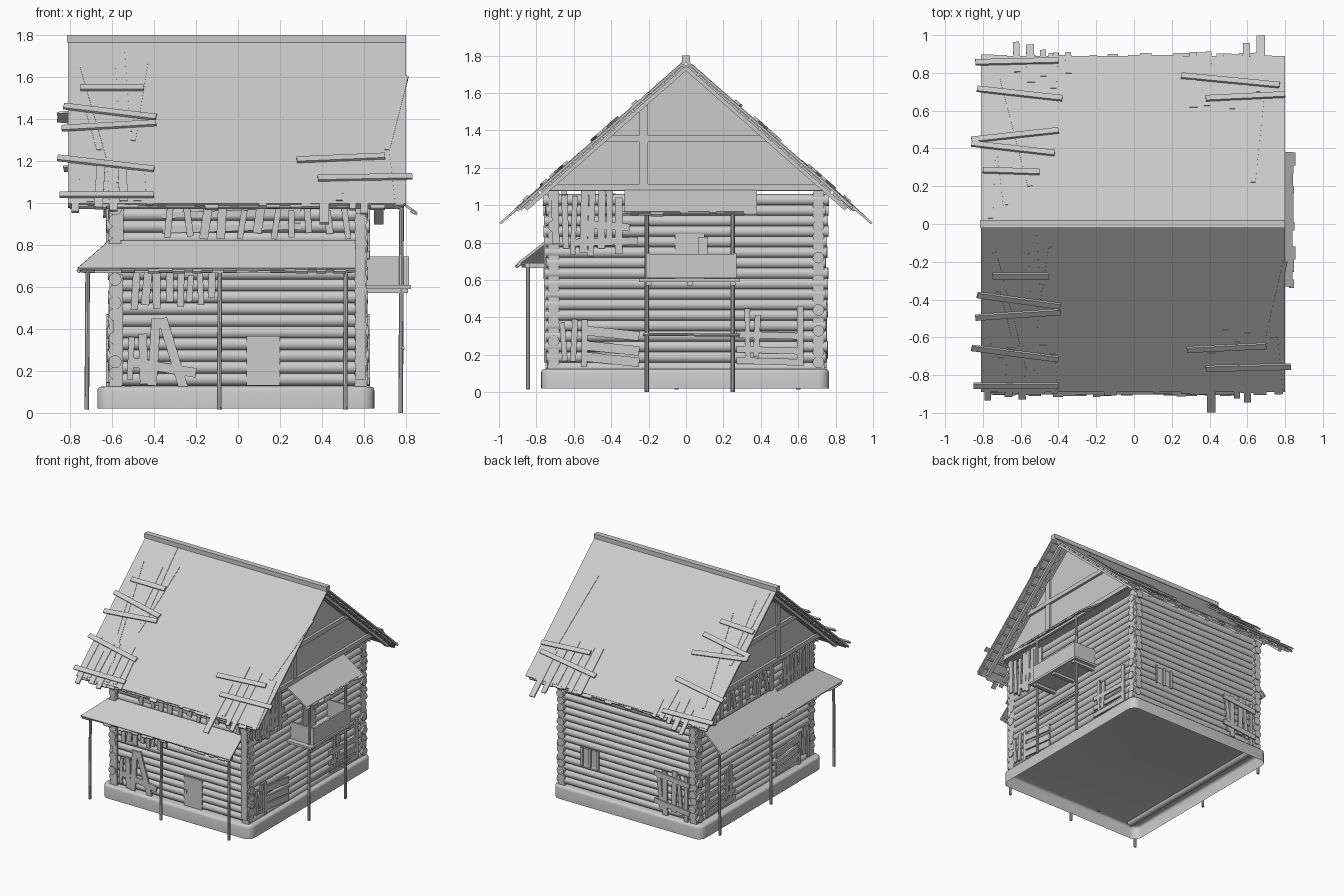
import bpy, bmesh, math, random
from mathutils import Vector, Matrix

random.seed(7)
if "Cube" in bpy.data.objects:
    bpy.data.objects.remove(bpy.data.objects["Cube"])

GREY = (0.6, 0.6, 0.6, 1)
mat = bpy.data.materials.new("weathered_grey")
mat.use_nodes = True
mat.diffuse_color = GREY
mat.node_tree.nodes["Principled BSDF"].inputs["Base Color"].default_value = GREY
SLOPE, RIDGE = 0.88, 1.78
PITCH, LOG = 0.056, 0.031
GABLE_X = 0.65


def finish(name, bm, smooth=False):
    bmesh.ops.recalc_face_normals(bm, faces=bm.faces)
    me = bpy.data.meshes.new(name)
    bm.to_mesh(me)
    bm.free()
    me.materials.append(mat)
    ob = bpy.data.objects.new(name, me)
    bpy.context.collection.objects.link(ob)
    if smooth:
        bpy.ops.object.select_all(action='DESELECT')
        ob.select_set(True)
        bpy.context.view_layer.objects.active = ob
        bpy.ops.object.shade_smooth_by_angle(angle=math.radians(40))
    return ob


def add_box(bm, lo, hi):
    lo, hi = Vector(lo), Vector(hi)
    m = Matrix.Translation((lo + hi) / 2) @ Matrix.Diagonal((*(hi - lo), 1))
    bmesh.ops.create_cube(bm, size=1, matrix=m)


def add_rod(bm, a, b, r, sides=12):
    a, b = Vector(a), Vector(b)
    m = Matrix.Translation((a + b) / 2) @ (b - a).to_track_quat('Z', 'Y').to_matrix().to_4x4()
    bmesh.ops.create_cone(bm, cap_ends=True, segments=sides, radius1=r, radius2=r,
                          depth=(b - a).length, matrix=m)


class Plane:
    """Flat surface that boards are nailed to: point = origin + u*U + v*V."""
    def __init__(self, o, u, v, out):
        self.o, self.u, self.v = Vector(o), Vector(u), Vector(v)
        self.n = self.u.cross(self.v).normalized()
        if self.n.dot(Vector(out)) < 0:
            self.n = -self.n

    def board(self, bm, u1, v1, u2, v2, width=0.035, thick=0.012, lift=0.0):
        a = self.o + self.u * u1 + self.v * v1
        b = self.o + self.u * u2 + self.v * v2
        d = (b - a).normalized()
        rot = Matrix((d, self.n.cross(d), self.n)).transposed().to_4x4()
        pos = Matrix.Translation((a + b) / 2 + self.n * (lift + thick / 2))
        size = Matrix.Diagonal(((b - a).length, width, thick, 1))
        bmesh.ops.create_cube(bm, size=1, matrix=pos @ rot @ size)

    def fence(self, bm, u0, u1, v0, v1, count, jit=0.05, lean=0.01, width=0.035, lift=0.0):
        r = random.uniform
        for i in range(count):
            u = u0 + (u1 - u0) * (i + 0.5) / count
            self.board(bm, u + r(-lean, lean), v0 + r(-jit, jit), u + r(-lean, lean),
                       v1 + r(-jit, jit), width * r(0.8, 1.2), 0.012, lift + r(0, 0.003))

    def ragged(self, bm, u0, u1, v, reach, step=0.05):
        u = u0
        while u < u1 - 0.02:
            w = min(step * random.uniform(0.7, 1.4), u1 - u)
            self.board(bm, u + w / 2, v - 0.06, u + w / 2, v + random.uniform(0, reach),
                       w, 0.012, random.uniform(-0.02, -0.013))
            u += w


front = Plane((0, -0.738, 0), (1, 0, 0), (0, 0, 1), (0, -1, 0))
back = Plane((0, 0.738, 0), (1, 0, 0), (0, 0, 1), (0, 1, 0))
right = Plane((-0.614, 0, 0), (0, 1, 0), (0, 0, 1), (-1, 0, 0))
left = Plane((0.614, 0, 0), (0, 1, 0), (0, 0, 1), (1, 0, 0))
roof_front = Plane((0, 0, RIDGE), (1, 0, 0), (0, -1, -SLOPE), (0, 0, 1))
roof_back = Plane((0, 0, RIDGE), (1, 0, 0), (0, 1, -SLOPE), (0, 0, 1))

# Hollow stone base with rounded corners, open underneath
bm = bmesh.new()
add_box(bm, (-0.67, -0.775, 0.02), (0.65, 0.765, 0.125))
upright = [e for e in bm.edges if abs(e.verts[0].co.z - e.verts[1].co.z) > 0.05]
bmesh.ops.bevel(bm, geom=upright, offset=0.06, segments=5, affect='EDGES', profile=0.5)
rim = [e for e in bm.edges if all(v.co.z > 0.12 for v in e.verts)]
bmesh.ops.bevel(bm, geom=rim, offset=0.02, segments=3, affect='EDGES', profile=0.5)
under = [f for f in bm.faces if all(v.co.z < 0.03 for v in f.verts)]
bmesh.ops.delete(bm, geom=under, context='FACES_ONLY')
finish("stone_base", bm, True)

# Interlocking log walls
for name, side in (("front_logs", -1), ("back_logs", 1)):
    bm = bmesh.new()
    for k in range(17):
        z, e = 0.16 + PITCH * k, random.uniform(0.61, 0.63)
        add_rod(bm, (-e, side * 0.708, z), (e, side * 0.708, z), LOG)
    finish(name, bm, True)
for name, side in (("left_logs", 1), ("right_logs", -1)):
    bm = bmesh.new()
    for k in range(17):
        z, e = 0.132 + PITCH * k, random.uniform(0.74, 0.765)
        add_rod(bm, (side * 0.585, -e, z), (side * 0.585, e, z), LOG)
    finish(name, bm, True)

# Jutting gables with timber framing
for name, side in (("left_gable", 1), ("right_gable", -1)):
    bm = bmesh.new()
    tri = [bm.verts.new((side * 0.56, y, z)) for y, z in ((-0.76, 1.075), (0.76, 1.075), (0, 1.745))]
    f = bm.faces.new(tri)
    ext = bmesh.ops.extrude_face_region(bm, geom=[f])["geom"]
    bmesh.ops.translate(bm, vec=(side * (GABLE_X - 0.56), 0, 0),
                        verts=[v for v in ext if isinstance(v, bmesh.types.BMVert)])
    wall = Plane((side * GABLE_X, 0, 0), (0, 1, 0), (0, 0, 1), (side, 0, 0))
    for v, half in ((1.095, 0.74), (1.355, 0.46)):
        wall.board(bm, -half, v, half, v, 0.035, 0.02)
    wall.board(bm, -0.225, 1.1, -0.225, 1.55, 0.045, 0.015)
    for s in (-1, 1):
        wall.board(bm, s * 0.77, 1.07, 0, 1.745, 0.03, 0.02)
    finish(name, bm)

# Main roof: sheets, underlying battens, ragged eaves and ridge
for name, p in (("front_roof", roof_front), ("back_roof", roof_back)):
    bm = bmesh.new()
    p.board(bm, -0.005, 0, -0.005, 0.89, 1.61, 0.012, -0.012)
    for i in range(16):
        v = 0.05 + 0.055 * i
        p.board(bm, -random.uniform(0.78, 0.8), v, random.uniform(0.77, 0.79), v, 0.06, 0.012, -0.026)
    for x in (-0.72, -0.56, -0.3, 0, 0.3, 0.56, 0.72):
        p.board(bm, x, 0.02, x, 0.88, 0.03, 0.02, -0.046)
    p.ragged(bm, -0.81, 0.8, 0.885, 0.025)
    finish(name, bm)
bm = bmesh.new()
add_box(bm, (-0.815, -0.022, 1.765), (0.8, 0.022, 1.8))
finish("ridge_beam", bm)

# Loose repair boards on the roof
FLUSH = -0.009
bm = bmesh.new()
for b in ((-.75, .27, -.45, .27), (-.83, .37, -.39, .43), (-.84, .49, -.39, .46),
          (-.86, .65, -.4, .71), (-.85, .85, -.4, .85), (.28, .66, .7, .64), (.38, .76, .83, .75)):
    roof_front.board(bm, *b, 0.035, 0.012, 0.003)
for b in ((-.74, .15, -.58, .78), (-.72, .36, -.66, .6), (-.53, .02, -.5, .5), (-.44, .12, -.5, .55),
          (-.57, .15, -.56, .4), (.8, .2, .71, .6)):
    roof_front.board(bm, *b, 0.025, 0.012, FLUSH)
roof_front.fence(bm, -0.8, -0.4, 0.68, 0.92, 7, lift=FLUSH)
roof_front.fence(bm, 0.46, 0.64, 0.6, 0.92, 3, lift=FLUSH)
roof_front.board(bm, 0.41, 0.68, 0.41, 0.995, 0.045, 0.012, FLUSH)
roof_front.board(bm, 0.74, 0.6, 0.77, 0.9, 0.04, 0.012, FLUSH)
finish("front_roof_boards", bm)
bm = bmesh.new()
for b in ((-.84, .85, -.4, .86), (-.83, .71, -.38, .66), (-.86, .44, -.4, .49),
          (-.86, .42, -.42, .37), (-.8, .28, -.5, .27), (.25, .78, .77, .73), (.38, .66, .8, .68)):
    roof_back.board(bm, *b, 0.035, 0.012, 0.003)
for b in ((-.7, .78, -.55, .2), (-.76, .03, -.74, .5), (-.68, .1, -.72, .45), (.68, .7, .63, .22)):
    roof_back.board(bm, *b, 0.025, 0.012, FLUSH)
roof_back.fence(bm, -0.65, -0.32, 0.76, 0.93, 5, lift=FLUSH)
roof_back.fence(bm, 0.28, 0.63, 0.65, 0.93, 5, lift=FLUSH)
roof_back.board(bm, 0.67, 0.7, 0.67, 0.995, 0.045, 0.012, FLUSH)
finish("back_roof_boards", bm)

# Wraparound porch roof on the front and right sides
bm = bmesh.new()
outer = [bm.verts.new(c) for c in ((0.56, -0.9, 0.685), (-0.76, -0.9, 0.685), (-0.76, 0.64, 0.685))]
inner = [bm.verts.new(c) for c in ((0.56, -0.72, 0.825), (-0.6, -0.72, 0.825), (-0.6, 0.64, 0.825))]
for i in range(2):
    bm.faces.new((outer[i], inner[i], inner[i + 1], outer[i + 1]))
porch = finish("porch_roof", bm)
sol = porch.modifiers.new("thickness", 'SOLIDIFY')
sol.thickness, sol.offset = 0.014, 0
bm = bmesh.new()
porch_front = Plane((0, -0.72, 0.83), (1, 0, 0), (0, -0.18, -0.14), (0, 0, 1))
porch_side = Plane((-0.6, 0, 0.83), (0, 1, 0), (-0.16, 0, -0.14), (0, 0, 1))
porch_front.ragged(bm, -0.75, 0.56, 1.0, 0.12)
porch_side.ragged(bm, -0.88, 0.64, 1.0, 0.08)
add_box(bm, (-0.73, -0.86, 0.665), (0.54, -0.835, 0.69))
add_box(bm, (-0.735, -0.86, 0.665), (-0.71, 0.62, 0.69))
finish("porch_edge_boards", bm)

# Slender posts
bm = bmesh.new()
for x, y, top in ((-.72, -.845, .69), (-.09, -.845, .69), (.51, -.845, .69), (-.72, -.05, .69),
                  (-.72, .6, .69), (.775, -.21, .99), (.775, .25, .99)):
    add_rod(bm, (x, y, 0.0 if x > 0.7 else 0.015), (x + 0.004, y, top), 0.011, 8)
add_rod(bm, (0.785, -0.23, 0.31), (0.785, 0.29, 0.305), 0.008, 8)
finish("posts", bm, True)

# Balcony and its awning on the left wall
bm = bmesh.new()
add_box(bm, (0.6, -0.25, 0.59), (0.825, 0.29, 0.608))
for y in (-0.2, 0.02, 0.25):
    add_box(bm, (0.58, y - 0.015, 0.57), (0.81, y + 0.015, 0.59))
add_box(bm, (0.8, -0.21, 0.61), (0.814, 0.27, 0.74))
for y in (-0.21, 0.256):
    add_box(bm, (0.6, y, 0.61), (0.814, y + 0.014, 0.745))
finish("balcony", bm)
bm = bmesh.new()
awning = Plane((0.67, 0, 1.08), (0, 1, 0), (0.18, 0, -0.12), (0, 0, 1))
awning.board(bm, 0.025, 0, 0.025, 0.94, 0.71, 0.012, -0.012)
awning.ragged(bm, -0.34, 0.39, 0.95, 0.1)
add_box(bm, (0.765, -0.3, 0.965), (0.785, 0.35, 0.985))
finish("balcony_awning", bm)

# Doors and back window
bm = bmesh.new()
front.board(bm, 0.12, 0.13, 0.12, 0.365, 0.16, 0.02, -0.015)
front.board(bm, 0.045, 0.245, 0.07, 0.245, 0.03, 0.012)
left.board(bm, 0.02, 0.6, 0.02, 0.845, 0.16, 0.02, -0.015)
left.board(bm, 0.09, 0.74, 0.09, 0.83, 0.05, 0.01, 0.004)
finish("doors", bm)
bm = bmesh.new()
back.board(bm, 0.33, 0.34, 0.33, 0.47, 0.13, 0.015, -0.015)
for u in (0.26, 0.33, 0.4):
    back.board(bm, u, 0.33, u, 0.48, 0.018)
finish("back_window", bm)

# Boards nailed over the walls
bm = bmesh.new()
for b in ((-.57, .13, -.57, .66), (-.36, .45, -.26, .12), (-.5, .24, -.2, .19), (-.41, .13, -.39, .45)):
    front.board(bm, *b, 0.045)
front.fence(bm, -0.51, -0.1, 0.52, 0.68, 8, 0.03)
front.fence(bm, -0.54, -0.42, 0.14, 0.37, 2, 0.02)
front.board(bm, 0.585, 0.16, 0.585, 0.95, 0.05, 0.012, 0.01)
front.fence(bm, -0.36, 0.55, 0.84, 0.98, 11, 0.02, 0.02)
for v in (0.87, 0.94):
    front.board(bm, -0.36, v, 0.3, v + 0.02, 0.03, 0.01, -0.006)
front.board(bm, -0.57, 0.82, -0.57, 0.98, 0.05)
finish("front_wall_boards", bm)
for name, wall in (("left_wall_boards", left), ("right_wall_boards", right)):
    bm = bmesh.new()
    wall.fence(bm, -0.68, -0.52, 0.15, 0.4, 3, 0.03)
    wall.fence(bm, 0.3, 0.4, 0.16, 0.42, 2, 0.03)
    wall.board(bm, 0.61, 0.14, 0.61, 0.46)
    for v in (0.17, 0.23, 0.31):
        wall.board(bm, -0.54, v + 0.02, -0.25, v - 0.01, 0.05)
        wall.board(bm, 0.27, v, 0.6, v - 0.01, 0.035)
    wall.fence(bm, -0.72, -0.33, 0.76, 1.07, 8, 0.04)
    wall.board(bm, -0.6, 0.8, -0.26, 0.81, 0.04)
    wall.board(bm, -0.55, 0.9, -0.3, 0.88, 0.04)
    if wall is right:
        wall.fence(bm, -0.25, 0.65, 0.87, 1.05, 11, 0.03, 0.02)
    finish(name, bm)
bm = bmesh.new()
back.fence(bm, -0.55, -0.27, 0.15, 0.48, 5, 0.03, 0.02)
for v in (0.2, 0.42):
    back.board(bm, -0.56, v, -0.25, v + 0.03, 0.04, 0.012, 0.01)
finish("back_wall_boards", bm)
